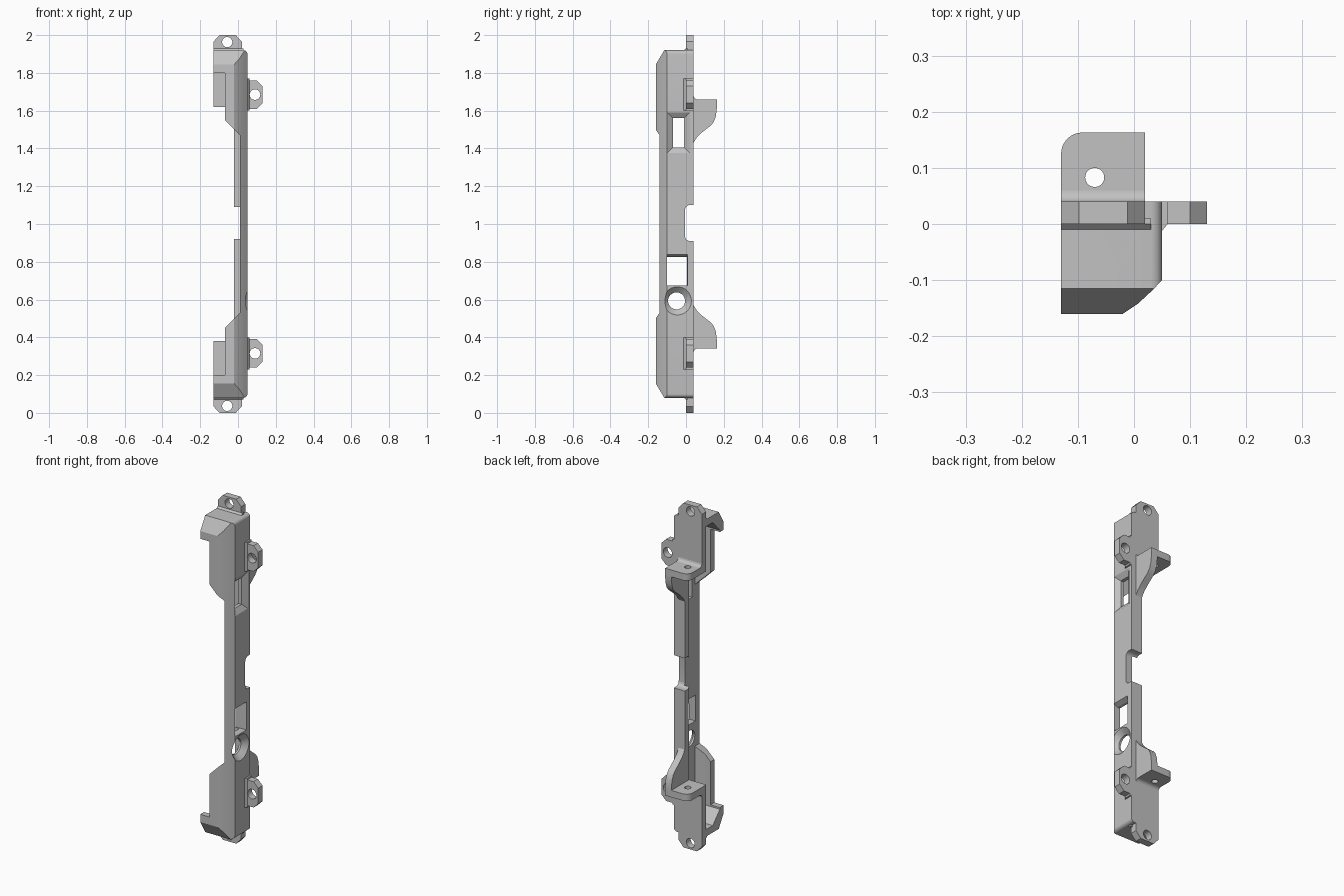
import bpy, bmesh, math
from mathutils import Vector

cube = bpy.data.objects.get("Cube")
if cube:
    bpy.data.objects.remove(cube)

grey = bpy.data.materials.new("plain grey")
grey.use_nodes = True
grey.diffuse_color = (0.54, 0.54, 0.54, 1)
grey.node_tree.nodes["Principled BSDF"].inputs["Base Color"].default_value = grey.diffuse_color


def place(axis, a, b, d):
    """Point (a, b) of a profile at depth d along the axis."""
    return {"x": (d, a, b), "y": (a, d, b), "z": (a, b, d)}[axis]


def loft(name, axis, first, second, lo, hi, flip=False):
    """Solid between two matching outlines; flip mirrors it end to end."""
    bm = bmesh.new()
    rings = []
    for outline, depth in ((first, lo), (second, hi)):
        ring = []
        for a, b in outline:
            p = Vector(place(axis, a, b, depth))
            if flip:
                p.z = 2 - p.z
            ring.append(bm.verts.new(p))
        rings.append(ring)
        bm.faces.new(ring)
    n = len(first)
    for i in range(n):
        j = (i + 1) % n
        bm.faces.new((rings[0][i], rings[0][j], rings[1][j], rings[1][i]))
    bmesh.ops.recalc_face_normals(bm, faces=bm.faces)
    mesh = bpy.data.meshes.new(name)
    bm.to_mesh(mesh)
    bm.free()
    mesh.materials.append(grey)
    ob = bpy.data.objects.new(name, mesh)
    bpy.context.collection.objects.link(ob)
    return ob


def prism(name, axis, outline, lo, hi, flip=False):
    return loft(name, axis, outline, outline, lo, hi, flip)


def rect(a0, a1, b0, b1):
    return [(a0, b0), (a1, b0), (a1, b1), (a0, b1)]


def arc(a, b, r, start=0, end=360, n=32):
    steps = n if abs(end - start) == 360 else n + 1
    angles = [math.radians(start + (end - start) * i / n) for i in range(steps)]
    return [(a + r * math.cos(t), b + r * math.sin(t)) for t in angles]


def combine(ob, other, operation="DIFFERENCE"):
    """Apply a boolean and discard the helper solid."""
    other.hide_render = True
    mod = ob.modifiers.new("boolean", "BOOLEAN")
    mod.operation, mod.object, mod.solver = operation, other, "EXACT"
    bpy.context.view_layer.objects.active = ob
    bpy.ops.object.modifier_apply(modifier=mod.name)
    bpy.data.objects.remove(other)


# Main housing: plan outline trimmed by the bevelled side and rounded front outlines
plan = [(-0.13, 0.04), (-0.13, -0.16), (-0.02, -0.16), (0.007, -0.142),
        (0.033, -0.118), (0.05, -0.10), (0.05, 0.04)]
body = prism("housing", "z", plan, 0.08, 1.92)
side = [(0.1, 0.08), (-0.115, 0.08), (-0.16, 0.155),
        (-0.16, 1.845), (-0.115, 1.92), (0.1, 1.92)]
combine(body, prism("trim", "x", side, -0.3, 0.3), "INTERSECT")
rounded = [(-0.2, 0.08)] + arc(0.03, 0.10, 0.02, -90, 0, 6)
rounded += arc(0.03, 1.90, 0.02, 0, 90, 6) + [(-0.2, 1.92)]
combine(body, prism("trim", "y", rounded, -0.3, 0.3), "INTERSECT")

# Hollow interior, open towards the right side
inner_plan = [(-0.2, 0), (-0.2, -0.125), (-0.035, -0.125), (0.01, -0.095), (0.01, 0)]
inner = prism("cavity", "z", inner_plan, 0.12, 1.88)
inner_side = [(0.1, 0.12), (-0.06, 0.12), (-0.125, 0.19),
              (-0.125, 1.81), (-0.06, 1.88), (0.1, 1.88)]
combine(inner, prism("trim", "x", inner_side, -0.3, 0.3), "INTERSECT")
combine(body, inner)

# Openings in the front cover and in the back flange
front = [(-0.2, 0.2), (-0.07, 0.2), (-0.07, 0.45), (0.01, 0.53),
         (0.01, 1.47), (-0.07, 1.55), (-0.07, 1.8), (-0.2, 1.8)]
combine(body, prism("front_opening", "y", front, -0.3, 0))
combine(body, prism("back_opening", "y", rect(-0.2, -0.02, 0.38, 1.62), -0.05, 0.1))

# Rounded notch in the middle of the back edge
notch = [(0.06, 0.91)] + arc(0.02, 0.935, 0.025, 270, 180, 6)
notch += arc(0.02, 1.075, 0.025, 180, 90, 6) + [(0.06, 1.10)]
combine(body, prism("notch", "x", notch, -0.1, 0.1))

# Side wall windows, the upper one with sloping edges
small = rect(-0.07, -0.01, 1.405, 1.56)
combine(body, prism("window", "x", small, -0.05, 0.1))
combine(body, loft("window_bevel", "x", small, rect(-0.109, 0.029, 1.366, 1.599), 0.03, 0.056))
low = rect(-0.10, 0.004, 0.675, 0.825)
combine(body, prism("window", "x", low, -0.05, 0.1))
combine(body, loft("window_bevel", "x", low, rect(-0.10, 0.009, 0.675, 0.84), 0.025, 0.055))

# Countersunk round hole
combine(body, prism("hole", "x", arc(-0.05, 0.593, 0.045), -0.05, 0.1))
combine(body, loft("countersink", "x", arc(-0.05, 0.593, 0.045),
                   arc(-0.045, 0.593, 0.081), 0.022, 0.056))

# Mounting parts, mirrored at both ends
for end, flip in (("upper", False), ("lower", True)):
    # End tab with its fillet
    shape = [(-0.13, 1.90), (0.02, 1.90), (0.02, 1.965), (-0.012, 2.0),
             (-0.098, 2.0), (-0.13, 1.965)]
    tab = prism(end + "_end_tab", "y", shape, 0, 0.04, flip)
    combine(tab, prism("hole", "y", arc(-0.057, 1.963, 0.027), -0.1, 0.1, flip))
    prism(end + "_tab_fillet", "x", [(-0.01, 1.915), (0.01, 1.915), (0.01, 1.93), (0, 1.93),
                                     (-0.01, 1.92)], -0.13, 0.03, flip)

    # Side ear with its fillet
    shape = [(0.04, 1.61), (0.10, 1.61), (0.13, 1.64), (0.13, 1.73),
             (0.10, 1.76), (0.04, 1.76)]
    ear = prism(end + "_side_ear", "y", shape, 0, 0.04, flip)
    combine(ear, prism("hole", "y", arc(0.09, 1.685, 0.028), -0.1, 0.1, flip))
    prism(end + "_ear_fillet", "z", [(0.045, -0.012), (0.05, -0.012), (0.06, 0), (0.06, 0.04),
                                     (0.045, 0.04)], 1.60, 1.77, flip)

    # Rear shelf with one rounded corner
    shape = [(-0.13, 0.02), (0.02, 0.02), (0.02, 0.163)]
    shape += arc(-0.092, 0.125, 0.038, 90, 180, 8)
    shelf = prism(end + "_shelf", "z", shape, 1.62, 1.66, flip)
    combine(shelf, prism("hole", "z", arc(-0.07, 0.083, 0.017), 1.5, 1.8, flip))
    prism(end + "_shelf_fillet", "x", [(0.03, 1.65)] + arc(0.06, 1.68, 0.02, 270, 180, 6)
          + [(0.03, 1.68)], -0.13, 0.02, flip)

    # Curved gusset between the shelf and the back flange
    shape = [(0.02, 1.40), (0.04, 1.43), (0.055, 1.455), (0.085, 1.485), (0.13, 1.52),
             (0.147, 1.54), (0.158, 1.57), (0.163, 1.61), (0.163, 1.645), (0.02, 1.645)]
    prism(end + "_gusset", "x", shape, -0.02, 0.02, flip)

# Smooth the curved parts while keeping crisp edges
bpy.ops.object.select_all(action="DESELECT")
for ob in bpy.context.scene.objects:
    if ob.type == "MESH":
        ob.select_set(True)
bpy.context.view_layer.objects.active = body
bpy.ops.object.shade_smooth_by_angle(angle=math.radians(25))
